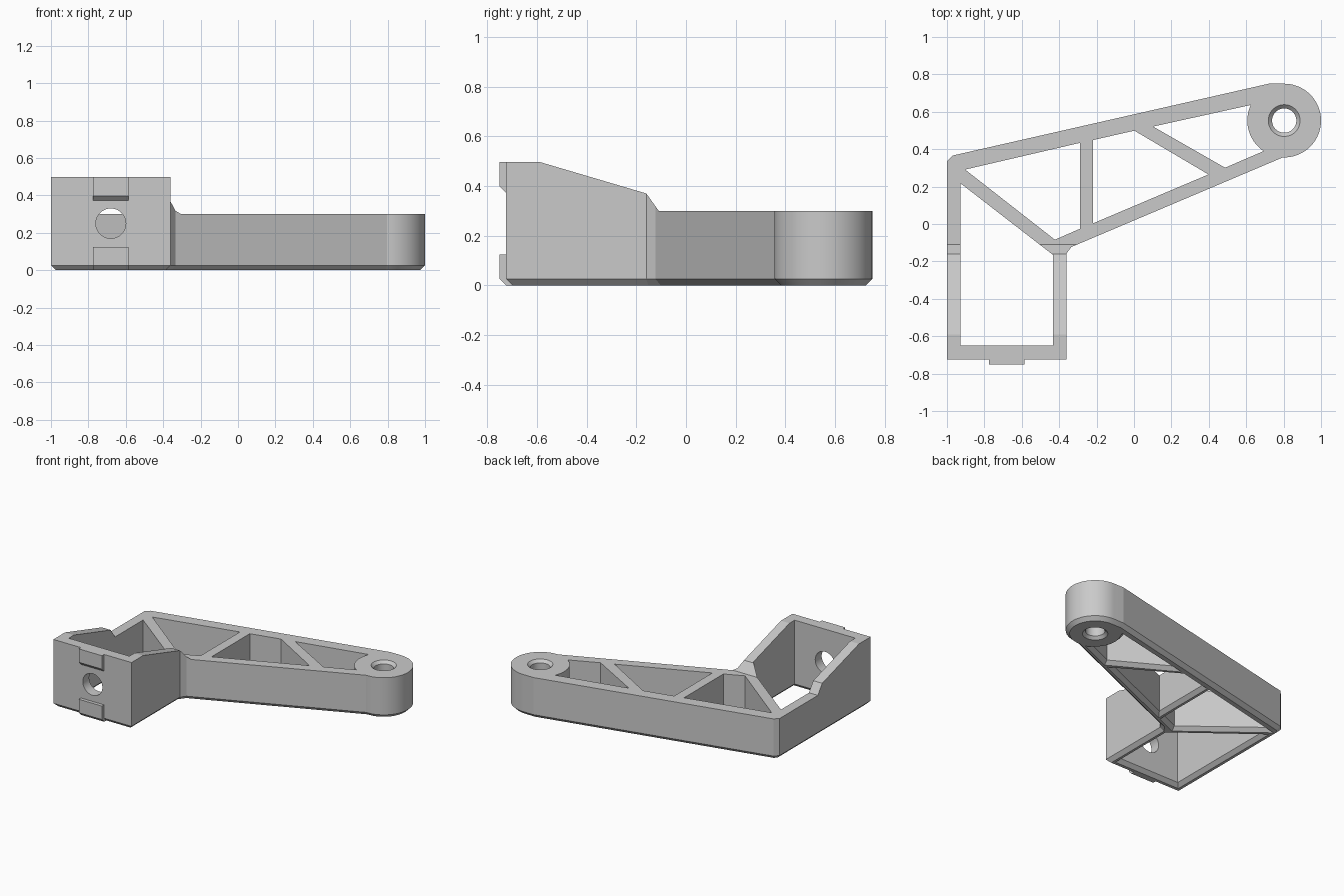
import bpy, bmesh
from math import sin, cos, radians
from mathutils import Matrix, Vector

cube = bpy.data.objects.get("Cube")
if cube:
    bpy.data.objects.remove(cube, do_unlink=True)

GREY = (0.59, 0.59, 0.59, 1)
grey = bpy.data.materials.new("plain grey")
grey.use_nodes = True
grey.diffuse_color = GREY
grey.node_tree.nodes["Principled BSDF"].inputs["Base Color"].default_value = GREY

EYE = Vector((0.803, 0.553, 0))
EYE_R = 0.197
ARM_TOP, SOCKET_TOP, CHAMFER = 0.3, 0.497, 0.026


def arc(start, end, steps):
    """Points on the eye's rim between two angles in degrees."""
    angles = [radians(start + (end - start) * i / steps) for i in range(steps + 1)]
    return [(EYE.x + EYE_R * cos(a), EYE.y + EYE_R * sin(a)) for a in angles]


def offset(points, distance):
    """Move a counter-clockwise outline outward with mitred corners."""
    moved = []
    for i, point in enumerate(points):
        p, before = Vector(point), Vector(points[i - 1])
        after = Vector(points[(i + 1) % len(points)])
        a, b = (p - before).normalized(), (after - p).normalized()
        n1, n2 = Vector((a.y, -a.x)), Vector((b.y, -b.x))
        moved.append(tuple(p + (n1 + n2) * distance / (1 + n1.dot(n2))))
    return moved


def loft(rings):
    """Closed solid through outlines stacked at rising heights."""
    bm = bmesh.new()
    loops = [[bm.verts.new((x, y, z)) for x, y in points] for points, z in rings]
    for low, high in zip(loops, loops[1:]):
        for i in range(len(low)):
            bm.faces.new((low[i - 1], low[i], high[i], high[i - 1]))
    bm.faces.new(loops[0])
    bm.faces.new(loops[-1])
    return bm


def finish(name, bm):
    bmesh.ops.recalc_face_normals(bm, faces=bm.faces)
    mesh = bpy.data.meshes.new(name)
    bm.to_mesh(mesh)
    bm.free()
    mesh.materials.append(grey)
    ob = bpy.data.objects.new(name, mesh)
    bpy.context.collection.objects.link(ob)
    return ob


def cone(name, r1, r2, depth, matrix):
    bm = bmesh.new()
    bmesh.ops.create_cone(bm, cap_ends=True, segments=48, radius1=r1, radius2=r2,
                          depth=depth, matrix=matrix)
    return finish(name, bm)


def cut(target, cutter):
    cutter.hide_render = True
    mod = target.modifiers.new("cut", 'BOOLEAN')
    mod.operation, mod.solver, mod.object = 'DIFFERENCE', 'EXACT', cutter
    bpy.context.view_layer.objects.active = target
    bpy.context.view_layer.update()
    bpy.ops.object.modifier_apply(modifier=mod.name)
    bpy.data.objects.remove(cutter, do_unlink=True)


# Height of the top surface along y: level socket, slope, short ramp, level arm
profile = [(-1, SOCKET_TOP), (-0.59, SOCKET_TOP), (-0.16, 0.37), (-0.11, ARM_TOP), (1, ARM_TOP)]


def height(y):
    for (y0, z0), (y1, z1) in zip(profile, profile[1:]):
        if y <= y1:
            return z0 + (z1 - z0) * (y - y0) / (y1 - y0)


# Bracket body: square socket, tapering arm and round eye in one outline
outline = [(-1, -0.725), (-0.362, -0.725), (-0.362, -0.16), (-0.335, -0.123)]
outline += arc(-92, 90, 40) + [(0.72, 0.75), (-0.97, 0.366), (-1, 0.335)]
bm = loft([(offset(outline, -CHAMFER), 0), (outline, CHAMFER), (outline, 1)])
for y, z in profile[1:-1]:
    bmesh.ops.bisect_plane(bm, geom=bm.verts[:] + bm.edges[:] + bm.faces[:], dist=1e-4,
                           plane_co=(0, y, 0), plane_no=(0, 1, 0))
for v in bm.verts:
    if v.co.z > 0.9:
        v.co.z = height(v.co.y)
body = finish("bracket_body", bm)

# Openings between the struts, flared along the underside
openings = [
    [(-0.927, -0.65), (-0.432, -0.65), (-0.432, -0.166), (-0.927, 0.217)],
    [(-0.903, 0.291), (-0.423, -0.084), (-0.288, -0.025), (-0.288, 0.434)],
    [(-0.218, 0.004), (0.398, 0.265), (0.002, 0.499), (-0.218, 0.449)],
    [(0.102, 0.521), (0.487, 0.301)] + arc(236, 155, 16),
]
for points in openings:
    flare = offset(points, 2 * CHAMFER)
    cut(body, finish("opening_cutter",
                     loft([(flare, -CHAMFER), (points, CHAMFER), (points, 1)])))

# Eye bore, countersunk at both ends
cut(body, cone("bore_cutter", 0.065, 0.065, 2, Matrix.Translation(EYE)))
for z, r1, r2 in ((ARM_TOP, 0.065, 0.105), (0, 0.105, 0.065)):
    cut(body, cone("countersink_cutter", r1, r2, 0.04,
                   Matrix.Translation(EYE + Vector((0, 0, z)))))

# Screw hole through the socket's front wall
cut(body, cone("screw_hole_cutter", 0.08, 0.08, 0.3,
               Matrix.Translation((-0.68, -0.7, 0.25)) @ Matrix.Rotation(radians(90), 4, 'X')))

# Locating tabs on the front wall, chamfered along the lower edge
yz_to_world = Matrix(((0, 0, 1, 0), (1, 0, 0, 0), (0, 1, 0, 0), (0, 0, 0, 1)))
parts = [body]
for name, low, high, root in (("lower_tab", 0, 0.125, -0.699),
                              ("upper_tab", 0.372, SOCKET_TOP, -0.715)):
    tab = [(root, low), (-0.715, high), (-0.75, high),
           (-0.75, low + CHAMFER), (-0.724, low)]
    bm = loft([(tab, -0.775), (tab, -0.585)])
    bm.transform(yz_to_world)
    parts.append(finish(name, bm))

bpy.ops.object.select_all(action='DESELECT')
for ob in parts:
    ob.select_set(True)
bpy.context.view_layer.objects.active = body
bpy.ops.object.shade_smooth_by_angle(angle=radians(12))
